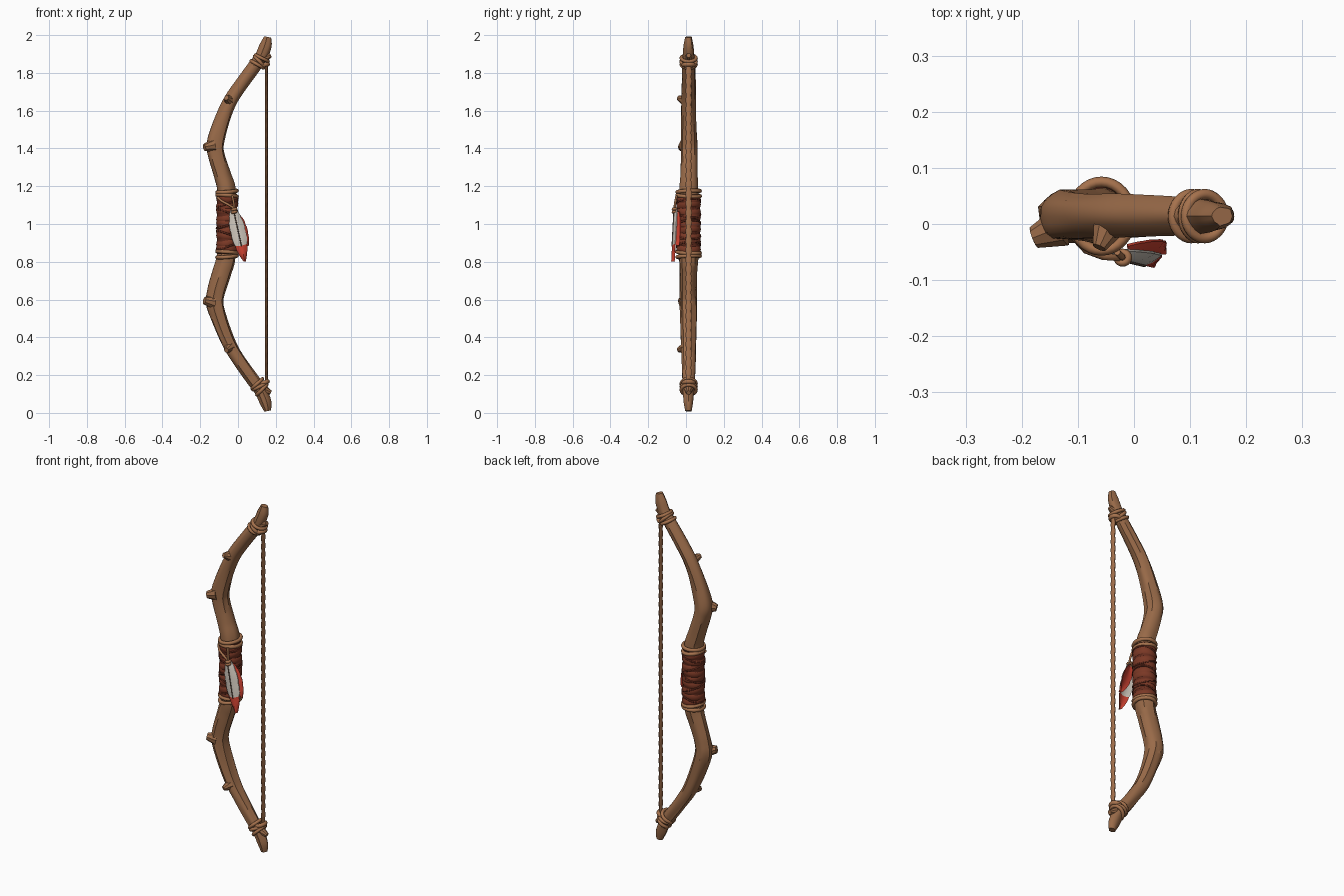
import bpy, bmesh, math
from mathutils import Vector, noise

if "Cube" in bpy.data.objects:
    bpy.data.objects.remove(bpy.data.objects["Cube"])

def material(name, r, g, b):
    m = bpy.data.materials.new(name)
    m.diffuse_color = [(v / 255 / 12.92 if v < 11 else ((v / 255 + 0.055) / 1.055) ** 2.4) for v in (r, g, b)] + [1]
    m.use_nodes = True
    m.node_tree.nodes["Principled BSDF"].inputs["Base Color"].default_value = m.diffuse_color
    return m

WOOD = material("brown wood", 154, 107, 73)
ROPE = material("tan rope", 166, 114, 77)
LEATHER = material("red brown leather", 122, 56, 37)
LEATHER_DARK = material("dark leather", 98, 43, 29)
WHITE = material("feather white", 208, 200, 189)
RED = material("feather red", 205, 66, 49)
QUILL = material("quill brown", 92, 74, 62)
Y0 = 0.014   # depth of the bow's mid plane

def finish(name, bm, mats, angle=40):
    bmesh.ops.recalc_face_normals(bm, faces=bm.faces[:])
    me = bpy.data.meshes.new(name)
    bm.to_mesh(me)
    bm.free()
    ob = bpy.data.objects.new(name, me)
    bpy.context.collection.objects.link(ob)
    for m in mats:
        me.materials.append(m)
    bpy.ops.object.select_all(action='DESELECT')
    ob.select_set(True)
    bpy.context.view_layer.objects.active = ob
    bpy.ops.object.shade_smooth_by_angle(angle=math.radians(angle))
    return ob

def skin(name, rings, mat, closed=False, angle=40):
    """Join rings of points into a tube, capped or looped."""
    bm = bmesh.new()
    vs = [[bm.verts.new(p) for p in r] for r in rings]
    n, k = len(vs), len(vs[0])
    for i in range(n if closed else n - 1):
        a, b = vs[i], vs[(i + 1) % n]
        for j in range(k):
            bm.faces.new((a[j], a[(j + 1) % k], b[(j + 1) % k], b[j]))
    if not closed:
        bm.faces.new(vs[0])
        bm.faces.new(vs[-1])
    return finish(name, bm, [mat], angle)

def tube(name, pts, mat, sides=12, rough=0.0):
    """Sweep ellipses along a path in the xz plane; pts are (x, z, rx, ry)."""
    rings = []
    for i, (x, z, rx, ry) in enumerate(pts):
        a, b = pts[max(i - 1, 0)], pts[min(i + 1, len(pts) - 1)]
        t = Vector((b[0] - a[0], 0, b[1] - a[1])).normalized()
        n = Vector((t.z, 0, -t.x))
        ring = []
        for j in range(sides):
            q = 2 * math.pi * j / sides
            f = 1 + rough * noise.noise(Vector((2.2 * math.cos(q), 2.2 * math.sin(q), z * 3.5)))
            ring.append(Vector((x, Y0, z)) + n * rx * f * math.cos(q) + Vector((0, ry * f * math.sin(q), 0)))
        rings.append(ring)
    return skin(name, rings, mat)

def band(name, c, t, rx, ry, r, h, mat, tilt=0.0, phase=0.0):
    """Elliptical ring around axis t: r = radial half thickness, h = half height."""
    t = Vector(t).normalized()
    n = Vector((t.z, 0, -t.x))
    rings = []
    for i in range(32):
        a = 2 * math.pi * i / 32
        rings.append([Vector(c) + n * math.cos(a) * (rx + r * math.cos(b)) +
                      Vector((0, 1, 0)) * math.sin(a) * (ry + r * math.cos(b)) +
                      t * (h * math.sin(b) + tilt * math.cos(a - phase))
                      for b in (math.pi * j / 4 for j in range(8))])
    return skin(name, rings, mat, True, 60)

def cord(name, pts, r, mat):
    cu = bpy.data.curves.new(name, 'CURVE')
    cu.dimensions = '3D'
    cu.bevel_depth, cu.bevel_resolution, cu.use_fill_caps = r, 2, True
    sp = cu.splines.new('POLY')
    sp.points.add(len(pts) - 1)
    for p, q in zip(sp.points, pts):
        p.co = (*q, 1)
    tmp = bpy.data.objects.new("tmp", cu)
    bpy.context.collection.objects.link(tmp)
    bm = bmesh.new()
    bm.from_mesh(tmp.to_mesh())
    bpy.data.objects.remove(tmp)
    return finish(name, bm, [mat], 60)

def stump(name, base, tip, r1, r2):
    """Cut twig knot: tapered plug from base to tip."""
    bm = bmesh.new()
    d = Vector(tip) - Vector(base)
    bmesh.ops.create_cone(bm, cap_ends=True, segments=9, radius1=r1, radius2=r2, depth=d.length)
    rot = d.to_track_quat('Z', 'Y')
    for v in bm.verts:
        v.co = rot @ v.co + (Vector(base) + Vector(tip)) / 2
    return finish(name, bm, [WOOD], 35)

# Wooden stave: half profile mirrored, then smoothed through its points
half = [(.157, 1.99, .018, .016), (.147, 1.945, .030, .024), (.122, 1.885, .031, .029),
        (.082, 1.828, .033, .033), (.018, 1.74, .034, .037), (-.038, 1.655, .036, .040),
        (-.085, 1.55, .040, .042), (-.122, 1.43, .046, .045), (-.116, 1.36, .045, .044),
        (-.086, 1.26, .046, .045), (-.062, 1.17, .049, .050)]
keys = half + [(-.055, 1.0, .048, .052)] + [(x, 2 - z, a, b) for x, z, a, b in reversed(half)]
path = []
for i in range(len(keys) - 1):
    p0, p1, p2, p3 = (keys[min(max(i + k, 0), len(keys) - 1)] for k in (-1, 0, 1, 2))
    for s in range(7):
        u = s / 7
        path.append(tuple(0.5 * (2 * b + (c - a) * u + (2 * a - 5 * b + 4 * c - d) * u * u +
                                 (3 * b - a - 3 * c + d) * u ** 3) for a, b, c, d in zip(p0, p1, p2, p3)))
path.append(keys[-1])
tube("stave", path, WOOD, 18, 0.22)

# Nocks, tip lashings, limb knots and grip cords, repeated on both ends
for s, end in ((1, "upper"), (-1, "lower")):
    m = lambda x, y, z: (x, y, 1 + s * (z - 1))
    stump(end + "_nock_prong", m(.125, Y0, 1.872), m(.174, Y0, 1.893), .028, .012)
    t = (.59, 0, .81 * s)
    for k, (x, z, tilt) in enumerate(((.126, 1.878, .006), (.114, 1.861, -.006), (.102, 1.845, .004))):
        band(end + "_tip_lashing_%d" % k, m(x, Y0, z), t, .037, .039, .0095, .0095, ROPE, tilt)
    band(end + "_string_loop", m(.133, Y0, 1.842), (.1, 0, s), .026, .028, .010, .012, ROPE, .006)
    stump(end + "_knee_knot", m(-.13, -.005, 1.415), m(-.178, -.024, 1.405), .036, .020)
    stump(end + "_small_knot", m(-.045, -.005, 1.655), m(-.062, -.042, 1.668), .030, .013)
    for k, z in enumerate((1.172, 1.150)):
        band(end + "_grip_cord_%d" % k, m(-.058, Y0, z), (0, 0, 1), .053, .061, .0095, .0105, ROPE, .005 * (1 - 2 * k), .6)

# Leather grip: core sleeve with overlapping tilted straps and thin criss-cross lacing
tube("grip_sleeve", [(-.058, z, .054, .060) for z in (.84, 1.0, 1.16)], LEATHER_DARK, 24)
for k in range(9):
    band("grip_strap_%d" % k, (-.057, Y0, .868 + k * .033), (0, 0, 1), .0525, .0585, .006, .0185,
         LEATHER, .010 * (1 if k % 2 else -.6), .5)
for k in range(5):
    band("grip_lace_%d" % k, (-.057, Y0, .885 + k * .057), (0, 0, 1), .057, .063, .004, .005,
         LEATHER_DARK, .022 * (-1) ** k, .3)

# Bow string: flat twisted cord with a bead-like edge
tube("bow_string", [(.150, .165 + 1.67 * i / 168, .0075, .016 + .0025 * math.cos(i * math.pi / 2.5))
                    for i in range(169)], ROPE, 10)

# Feathers hanging from a tie on the front of the grip
def feather(name, base, tip, side, width, split):
    base, tip, side = Vector(base), Vector(tip), Vector(side).normalized()
    ax = tip - base
    nor = ax.cross(side).normalized()
    if nor.y > 0:
        nor = -nor
    bm = bmesh.new()
    N, layers = 16, []
    for off in (.004, -.004):
        grid = []
        for i in range(N + 1):
            t = i / N
            w = width * (max(math.sin(math.pi * min(1, .05 + .93 * t ** .85)), .05)) ** .7
            w *= .93 if i % 4 == 3 else 1
            grid.append([bm.verts.new(base + ax * (t - .06 * abs(u) * (1 - t)) + side * u * w +
                         nor * (off * (1.1 - .6 * abs(u)) - .012 * u * u)) for u in (-1, -.5, 0, .5, 1)])
        layers.append(grid)
    for g in layers:
        for i in range(N):
            for j in range(4):
                f = bm.faces.new((g[i][j], g[i][j + 1], g[i + 1][j + 1], g[i + 1][j]))
                f.material_index = int((i + .5) / N > split)
    a, b = layers
    rim = [(i, 0) for i in range(N)] + [(N, j) for j in range(4)] + [(i, 4) for i in range(N, 0, -1)] + [(0, j) for j in range(4, 0, -1)]
    for (i, j), (k, l) in zip(rim, rim[1:] + rim[:1]):
        f = bm.faces.new((a[i][j], a[k][l], b[k][l], b[i][j]))
        f.material_index = int((i + k) / 2 / N > split)
    finish(name, bm, [WHITE, RED])
    cord(name + "_quill", [base + nor * .004 - ax * .05, base + ax * .7 + nor * .004], .0032, QUILL)

feather("white_feather", (-.022, -.060, 1.065), (.036, -.074, .802), (1, .04, .2), .041, .66)
feather("red_feather", (-.012, -.052, 1.055), (.056, -.050, .885), (.86, .32, .38), .034, -1)

# Tie cord from the upper grip cord to the feathers
cord("feather_tie", [(-.108, -.022, 1.14), (-.085, -.047, 1.120), (-.055, -.058, 1.105),
                     (-.03, -.060, 1.09), (-.02, -.060, 1.06)], .0065, ROPE)
cord("feather_tie_short", [(-.03, -.050, 1.15), (-.022, -.058, 1.11), (-.02, -.060, 1.06)], .006, ROPE)
for k in range(2):
    band("feather_knot_%d" % k, (-.020, -.060, 1.078 - k * .015), (-.25, 0, 1), .010, .009, .007, .008, ROPE)
